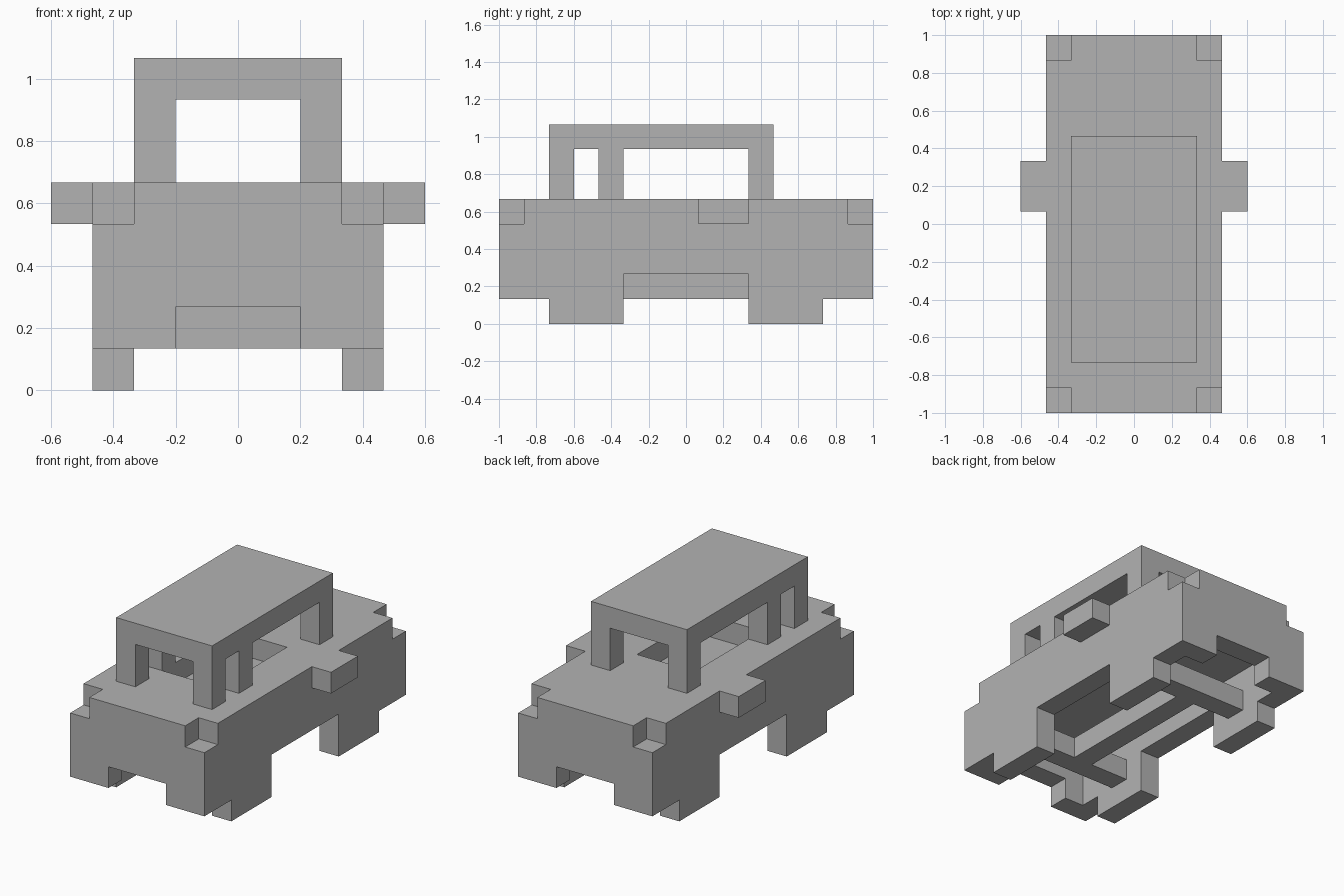
import bpy
from mathutils import Vector

UNIT = 2 / 15                       # size of one block
ORIGIN = Vector((4.5, 7.5, 0))      # block-grid point that sits on the world origin

default = bpy.data.objects.get("Cube")
if default:
    bpy.data.objects.remove(default, do_unlink=True)

paint = bpy.data.materials.new("plain_grey")
paint.use_nodes = True
paint.diffuse_color = (0.45, 0.45, 0.45, 1)
paint.node_tree.nodes["Principled BSDF"].inputs["Base Color"].default_value = paint.diffuse_color


def box(name, low, high):
    """Box between two block-grid corners."""
    low, high = Vector(low), Vector(high)
    bpy.ops.mesh.primitive_cube_add(size=1)
    obj = bpy.context.object
    obj.name = name
    size, centre = (high - low) * UNIT, ((low + high) / 2 - ORIGIN) * UNIT
    for v in obj.data.vertices:
        v.co = Vector(a * b for a, b in zip(v.co, size)) + centre
    obj.data.materials.append(paint)
    return obj


def carve(obj, low, high):
    """Remove a box-shaped volume from an object."""
    cutter = box("cutter", low, high)
    cutter.hide_render = True
    mod = obj.modifiers.new("carve", 'BOOLEAN')
    mod.operation, mod.solver, mod.object = 'DIFFERENCE', 'EXACT', cutter
    bpy.context.view_layer.objects.active = obj
    bpy.ops.object.modifier_apply(modifier=mod.name)
    bpy.data.objects.remove(cutter, do_unlink=True)


# Body shell: hollow underside, raised sills and bumpers, footwell, notched corners
body = box("body", (1, 0, 1), (8, 15, 5))
carve(body, (2, 1, 0.5), (7, 14, 3))
carve(body, (0.5, 5, 0.5), (8.5, 10, 2))
carve(body, (3, -0.5, 0.5), (6, 15.5, 2))
carve(body, (3, 4, 4), (6, 9, 5.5))
for x in (0.5, 7):
    for y in (-0.5, 14):
        carve(body, (x, y, 4), (x + 1.5, y + 1.5, 5.5))

# Cabin: roof on pillars, with windscreen and side openings
cabin = box("cabin", (2, 2, 5), (7, 11, 8))
carve(cabin, (3, 1.5, 4.5), (6, 11.5, 7))
for start, end in ((3, 4), (5, 10)):
    carve(cabin, (1.5, start, 4.5), (7.5, end, 7))

# Wheels and side mirrors
for side, wheel_x, mirror_x in (("right", 1, 0), ("left", 7, 8)):
    for place, y in (("front", 2), ("rear", 10)):
        box(f"{place}_{side}_wheel", (wheel_x, y, 0), (wheel_x + 1, y + 3, 1))
    box(f"{side}_mirror", (mirror_x, 8, 4), (mirror_x + 1, 10, 5))

# Axles and drive shaft
for place, y in (("front", 3), ("rear", 11)):
    box(f"{place}_axle", (2, y, 1), (7, y + 1, 2))
box("drive_shaft", (4, 4, 1), (5, 11, 2))
